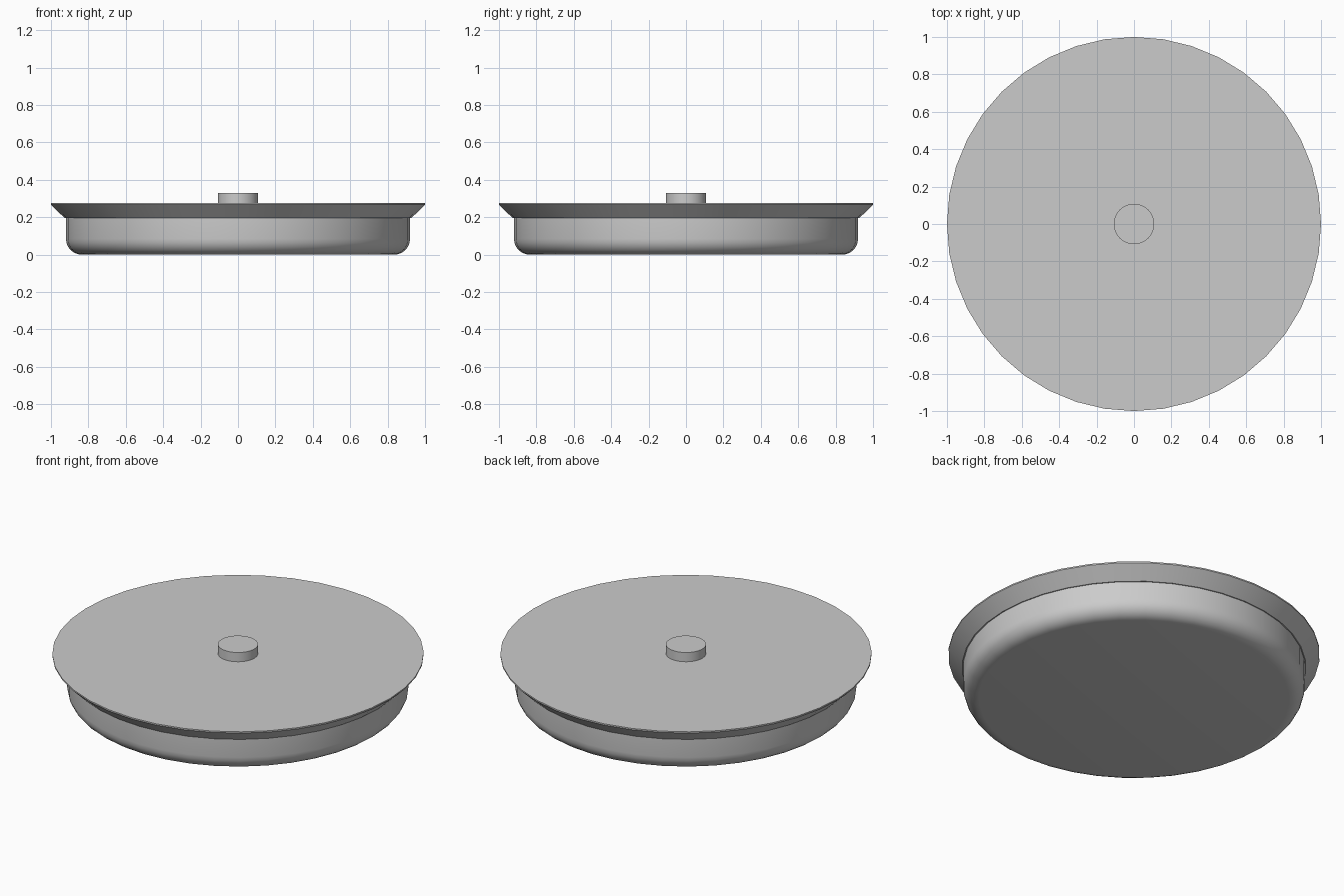
import bpy, bmesh, math
from mathutils import Matrix, Vector

if "Cube" in bpy.data.objects:
    bpy.data.objects.remove(bpy.data.objects["Cube"])

SIDES = 40

grey = bpy.data.materials.new("light_grey")
grey.diffuse_color = (0.6, 0.6, 0.6, 1)
grey.use_nodes = True
grey.node_tree.nodes["Principled BSDF"].inputs["Base Color"].default_value = grey.diffuse_color


def lathe(name, profile):
    """Spin an (r, z) profile, starting and ending on the axis, into a closed solid."""
    bm = bmesh.new()
    verts = [bm.verts.new((r, 0, z)) for r, z in profile]
    edges = [bm.edges.new(pair) for pair in zip(verts, verts[1:])]
    bmesh.ops.spin(bm, geom=verts + edges, cent=(0, 0, 0), axis=(0, 0, 1),
                   angle=math.tau, steps=SIDES, use_merge=True)
    bmesh.ops.remove_doubles(bm, verts=bm.verts, dist=1e-5)
    bmesh.ops.recalc_face_normals(bm, faces=bm.faces)
    mesh = bpy.data.meshes.new(name)
    bm.to_mesh(mesh)
    bm.free()
    mesh.materials.append(grey)
    obj = bpy.data.objects.new(name, mesh)
    bpy.context.collection.objects.link(obj)
    bpy.context.view_layer.objects.active = obj
    obj.select_set(True)
    bpy.ops.object.shade_smooth_by_angle(angle=math.radians(30))
    obj.select_set(False)
    return obj


# Shallow dish with a rounded bottom edge
R, FILLET = 0.92, 0.085
arc = [(R - FILLET + FILLET * math.sin(a), FILLET - FILLET * math.cos(a))
       for a in (math.radians(90 * i / 6) for i in range(7))]
lathe("dish_body", [(0, 0)] + arc + [(R, 0.2), (0, 0.2)])

# Lid with a flared underside and a thin straight edge
lathe("flared_lid", [(0, 0.195), (0.926, 0.195), (1.0, 0.267), (1.0, 0.275), (0, 0.275)])

# Round knob in the middle of the lid
lathe("knob", [(0, 0.27), (0.108, 0.27), (0.108, 0.33), (0, 0.33)])
